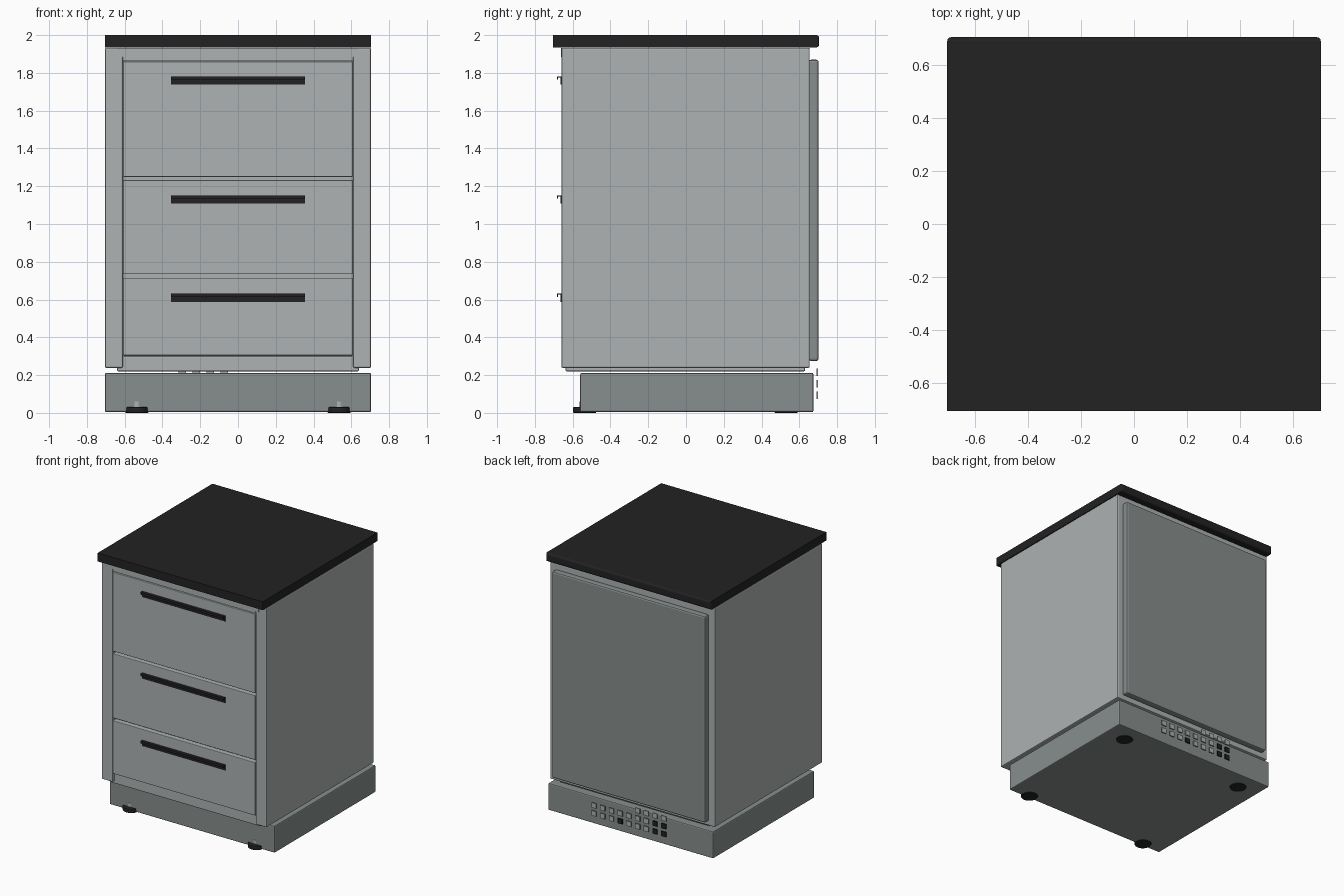
import bpy
import bmesh
from mathutils import Matrix, Vector

cube = bpy.data.objects.get("Cube")
if cube:
    bpy.data.objects.remove(cube, do_unlink=True)


def material(name, color):
    mat = bpy.data.materials.new(name)
    mat.use_nodes = True
    mat.diffuse_color = (*color, 1)
    bsdf = next(n for n in mat.node_tree.nodes if n.type == "BSDF_PRINCIPLED")
    bsdf.inputs["Base Color"].default_value = (*color, 1)
    return mat


LIGHT = material("light grey", (0.42, 0.445, 0.445))
MID = material("mid grey", (0.245, 0.275, 0.27))
BLACK = material("black", (0.016, 0.016, 0.016))


def finish(name, bm, mat, bevel=0, segments=2):
    bmesh.ops.recalc_face_normals(bm, faces=bm.faces)
    mesh = bpy.data.meshes.new(name)
    bm.to_mesh(mesh)
    bm.free()
    obj = bpy.data.objects.new(name, mesh)
    bpy.context.collection.objects.link(obj)
    mesh.materials.append(mat)
    if bevel:
        mod = obj.modifiers.new("Bevel", "BEVEL")
        mod.width = bevel
        mod.segments = segments
    return obj


def box_mesh(x, y, z):
    """Box from three (low, high) ranges."""
    bm = bmesh.new()
    size = [r[1] - r[0] for r in (x, y, z)]
    mid = [(r[1] + r[0]) / 2 for r in (x, y, z)]
    bmesh.ops.create_cube(bm, size=1, matrix=Matrix.Translation(mid) @ Matrix.Diagonal((*size, 1)))
    return bm


def box(name, x, y, z, mat, bevel=0):
    return finish(name, box_mesh(x, y, z), mat, bevel)


def prism(name, points, direction, mat, bevel=0):
    """Closed outline swept along a direction."""
    bm = bmesh.new()
    face = bm.faces.new([bm.verts.new(p) for p in points])
    result = bmesh.ops.extrude_face_region(bm, geom=[face])
    verts = [v for v in result["geom"] if isinstance(v, bmesh.types.BMVert)]
    bmesh.ops.translate(bm, verts=verts, vec=Vector(direction))
    return finish(name, bm, mat, bevel)


def cylinder(name, x, y, z, radius, mat, bevel=0):
    bm = bmesh.new()
    bmesh.ops.create_cone(bm, cap_ends=True, segments=32, radius1=radius, radius2=radius,
                          depth=z[1] - z[0], matrix=Matrix.Translation((x, y, sum(z) / 2)))
    obj = finish(name, bm, mat, bevel)
    for face in obj.data.polygons:
        face.use_smooth = abs(face.normal.z) < 0.5
    return obj


W = 0.705       # half width
INNER = 0.61    # half width between the front posts
FRONT, BACK, RECESS = -0.66, 0.655, -0.62

# Worktop with a rounded back edge
bm = box_mesh((-W, W), (-W, W), (1.935, 2))
back_edges = [e for e in bm.edges if all(v.co.y > 0 for v in e.verts)]
bmesh.ops.bevel(bm, geom=back_edges, offset=0.014, segments=3, profile=0.5, affect="EDGES")
finish("worktop", bm, BLACK)

# Cabinet shell, with a shallow recess between its front posts
outline = [(-W, FRONT), (-INNER, FRONT), (-INNER, RECESS), (INNER, RECESS),
           (INNER, FRONT), (W, FRONT), (W, BACK), (-W, BACK)]
prism("cabinet_shell", [(x, y, 0.238) for x, y in outline], (0, 0, 1.695), LIGHT, 0.008)
box("top_rail", (-INNER, INNER), (-0.655, RECESS), (1.865, 1.93), LIGHT)
box("top_rail_cap", (-0.64, 0.64), (-0.662, RECESS), (1.885, 1.932), LIGHT)
box("bottom_frame", (-0.64, 0.64), (-0.637, 0.63), (0.22, 0.3), LIGHT, 0.006)

# Drawers, each with a folded pull: (bottom, top, top of the pull)
for level, (low, high, pull) in {"upper": (1.25, 1.86, 1.782), "middle": (0.735, 1.232, 1.152),
                                 "lower": (0.305, 0.715, 0.632)}.items():
    box(level + "_drawer_front", (-INNER + 0.002, INNER - 0.002), (-0.66, RECESS),
        (low, high), LIGHT, 0.004)
    profile = [(-0.659, 0), (-0.683, 0), (-0.683, -0.018), (-0.678, -0.018),
               (-0.678, -0.006), (-0.664, -0.006), (-0.664, -0.044), (-0.659, -0.044)]
    prism(level + "_drawer_pull", [(-0.355, y, pull + z) for y, z in profile],
          (0.71, 0, 0), BLACK)

# Back panel
box("back_panel", (-0.655, 0.655), (BACK - 0.005, 0.702), (0.275, 1.87), MID, 0.012)

# Plinth and feet
box("plinth", (-W, W), (-0.56, 0.675), (0.004, 0.212), MID, 0.008)
for side, x in (("right", -0.535), ("left", 0.535)):
    for end, y in (("front", -0.537), ("back", 0.53)):
        cylinder(f"{end}_{side}_foot", x, y, (0, 0.03), 0.061, BLACK, 0.003)
        cylinder(f"{end}_{side}_foot_stem", x, y, (0.03, 0.06), 0.012 if end == "back" else 0.026, LIGHT)

# Small square plates standing off the back of the plinth
dark = {(3, 0), (7, 0), (8, 0), (7, 1), (8, 1)}
for col in range(9):
    for row in range(3 if col > 4 else 2):
        x, z = 0.3 - 0.0745 * col, 0.093 + 0.061 * row
        box(f"vent_plate_{col}_{row}", (x - 0.02, x + 0.02), (0.69, 0.698),
            (z - 0.019, z + 0.019), BLACK if (col, row) in dark else LIGHT)
